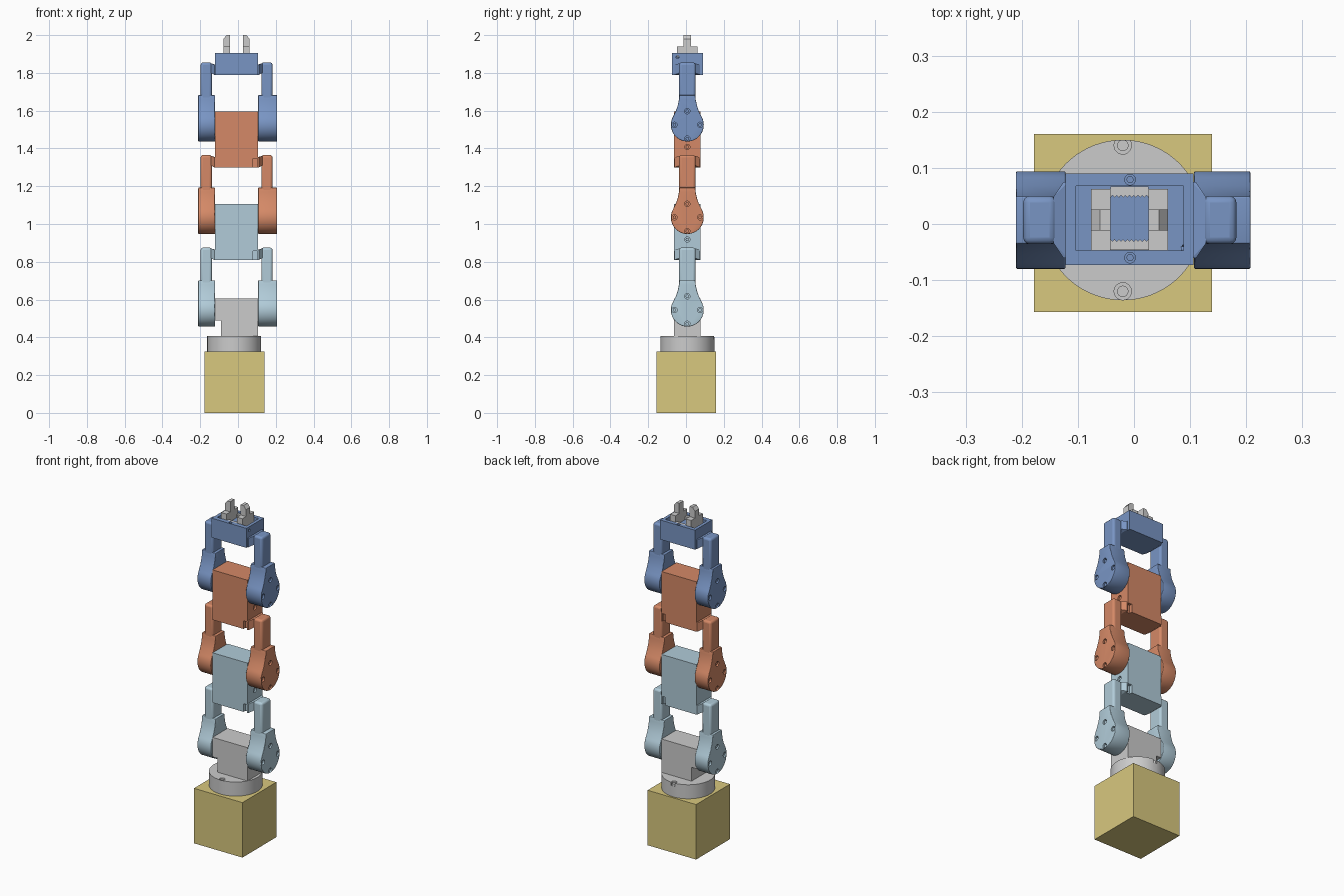
import bpy, bmesh, math
from mathutils import Matrix, Vector

if "Cube" in bpy.data.objects:
    bpy.data.objects.remove(bpy.data.objects["Cube"])

CX, CY = -0.0075, 0.007          # arm centre line


def material(name, rgb):
    m = bpy.data.materials.new(name)
    m.diffuse_color = (*rgb, 1)
    m.use_nodes = True
    m.node_tree.nodes["Principled BSDF"].inputs["Base Color"].default_value = m.diffuse_color
    return m


YELLOW = material("yellow", (0.69, 0.58, 0.21))
PALE = material("pale_blue", (0.44, 0.60, 0.69))
ORANGE = material("orange", (0.66, 0.25, 0.135))
BLUE = material("blue", (0.19, 0.30, 0.55))


def finish(bm, name, mat=None, bevel=0.0):
    bmesh.ops.recalc_face_normals(bm, faces=bm.faces)
    me = bpy.data.meshes.new(name)
    bm.to_mesh(me)
    bm.free()
    ob = bpy.data.objects.new(name, me)
    bpy.context.collection.objects.link(ob)
    if mat:
        me.materials.append(mat)
    if bevel:
        b = ob.modifiers.new("bevel", 'BEVEL')
        b.width, b.segments, b.limit_method = bevel, 3, 'ANGLE'
        b.angle_limit = math.radians(40)
    return ob


def prism(name, pts, axis, t0, t1, mat=None, bevel=0.0):
    """Extrude a 2D profile along an axis between t0 and t1."""
    place = {'x': lambda a, b, t: (t, a, b),
             'y': lambda a, b, t: (a, t, b),
             'z': lambda a, b, t: (a, b, t)}[axis]
    bm = bmesh.new()
    r0 = [bm.verts.new(place(a, b, t0)) for a, b in pts]
    r1 = [bm.verts.new(place(a, b, t1)) for a, b in pts]
    bm.faces.new(r0)
    bm.faces.new(r1)
    n = len(pts)
    for i in range(n):
        j = (i + 1) % n
        bm.faces.new((r0[i], r0[j], r1[j], r1[i]))
    return finish(bm, name, mat, bevel)


def box(name, x, y, z, mat=None, bevel=0.0):
    pts = [(x[0], y[0]), (x[1], y[0]), (x[1], y[1]), (x[0], y[1])]
    return prism(name, pts, 'z', z[0], z[1], mat, bevel)


def circle(a, b, r, n=24):
    return [(a + r * math.cos(2 * math.pi * i / n), b + r * math.sin(2 * math.pi * i / n))
            for i in range(n)]


def smooth(ob):
    bpy.ops.object.select_all(action='DESELECT')
    ob.select_set(True)
    bpy.context.view_layer.objects.active = ob
    bpy.ops.object.shade_smooth_by_angle(angle=math.radians(30))


def cut(ob, cutter):
    cutter.hide_render = True
    m = ob.modifiers.new("cut", 'BOOLEAN')
    m.operation, m.solver, m.object = 'DIFFERENCE', 'EXACT', cutter
    bpy.context.view_layer.objects.active = ob
    for mod in list(ob.modifiers):
        bpy.ops.object.modifier_apply(modifier=mod.name)
    bpy.data.objects.remove(cutter)


def bolts(ob, axis, spots, face, out, r, mat=None):
    """Counterbored holes with sunken bolt heads; out = +1/-1 facing direction."""
    for a, b in spots:
        cut(ob, prism("hole_cutter", circle(a, b, r), axis, face - out * 0.02, face + out * 0.01))
        smooth(prism("bolt_head", circle(a, b, r * 0.65), axis,
                     face - out * 0.022, face - out * 0.006, mat))


# Base block and turntable
box("base_block", (-0.178, 0.139), (-0.157, 0.16), (0, 0.325), YELLOW)
table = prism("turntable", circle(-0.02, 0.007, 0.143, 72), 'z', 0.325, 0.408)
bolts(table, 'z', [(-0.02, 0.14), (-0.02, -0.12)], 0.408, 1, 0.0155)
table.select_set(True)
smooth(table)

# Shoulder block, stepped in at the lower left
prism("shoulder_block", [(-0.09, 0.408), (0.106, 0.408), (0.106, 0.605), (-0.122, 0.605),
                         (-0.122, 0.49), (-0.09, 0.49)], 'y', CY - 0.07, CY + 0.07)


def arm_side(jz, s, mat):
    """One fork arm: teardrop joint plate, shaft and flared connector."""
    def xs(d):
        return CX + s * d
    outer = xs(0.215 if s > 0 else 0.203)
    # teardrop joint plate
    prof = []
    for i in range(41):
        t = math.radians(30 - 240 * i / 40)
        prof.append((CY + 0.087 * math.cos(t), jz + 0.088 * math.sin(t)))
    side = [(0.061, 0.073), (0.051, 0.102), (0.044, 0.135), (0.042, 0.157)]
    prof += [(CY - y, jz + z) for y, z in side]
    prof += [(CY + y, jz + z) for y, z in reversed(side)]
    plate = prism("joint_plate", prof, 'x', xs(0.1145), outer, mat, 0.003)
    spots = [(CY, jz + 0.06), (CY - 0.068, jz), (CY + 0.068, jz), (CY, jz - 0.073)]
    spots[0] = (CY, jz + 0.072)
    bolts(plate, 'x', spots, outer, s, 0.014, mat)
    smooth(plate)
    # rounded shaft
    xr = sorted((xs(0.131), xs(0.19)))
    smooth(box("arm_shaft", xr, (CY - 0.043, CY + 0.043), (jz + 0.1, jz + 0.33), mat, 0.012))
    # flared connector between shaft and body
    bm = bmesh.new()
    for d, w, z0, z1 in ((0.110, 0.068, 0.265, 0.318), (0.118, 0.068, 0.265, 0.318),
                         (0.136, 0.041, 0.275, 0.326)):
        for y in (-w, w):
            for z in (z0, z1):
                bm.verts.new((xs(d), CY + y, jz + z))
    bmesh.ops.convex_hull(bm, input=bm.verts)
    finish(bm, "arm_connector", mat)


# Three fork links
for jz, mat in ((0.545, PALE), (1.035, ORANGE), (1.525, BLUE)):
    for s in (-1, 1):
        arm_side(jz, s, mat)

# Two link bodies with a recessed lower tab on the right
for jz, mat in ((0.545, PALE), (1.035, ORANGE)):
    z0, z1 = jz + 0.265, jz + 0.56
    body = prism("link_body", [(-0.122, z0), (0.08, z0), (0.08, z0 + 0.048), (0.106, z0 + 0.048),
                               (0.106, z1), (-0.122, z1)], 'y', CY - 0.07, CY + 0.07, mat)
    bolts(body, 'x', [(CY, z0 + 0.108)], 0.106, 1, 0.014, mat)
    box("body_tab", (0.07, 0.106), (CY - 0.052, CY + 0.052), (z0, z0 + 0.05), mat)

# Gripper housing with shallow tray
TOP = 1.905
hand = box("gripper_housing", (-0.122, 0.106), (-0.073, 0.09), (1.79, TOP), BLUE)
cut(hand, box("tray_cutter", (-0.103, 0.088), (-0.047, 0.068), (TOP - 0.022, TOP + 0.05)))
bolts(hand, 'z', [(-0.007, 0.079), (-0.007, -0.06)], TOP, 1, 0.0095, BLUE)
bolts(hand, 'x', [(-0.045, 1.883)], 0.106, 1, 0.008, BLUE)

# Gripper fingers: wide foot and chamfered prong
for s in (-1, 1):
    def fx(d):
        return -0.008 + s * d
    box("finger_foot", sorted((fx(0.034), fx(0.069))), (-0.047, 0.062), (TOP - 0.022, 1.94))
    prism("finger_prong", [(fx(0.034), 1.935), (fx(0.069), 1.935), (fx(0.069), 1.98),
                           (fx(0.053), 2.0), (fx(0.034), 2.0)], 'y', -0.012, 0.026)

# Toothed racks facing each other between the fingers
for y_out, y_in, out in ((0.067, 0.047, 1), (-0.046, -0.027, -1)):
    pts = [(0.026, y_out), (-0.042, y_out)]
    n = 18
    for i in range(n + 1):
        pts.append((-0.042 + 0.068 * i / n, y_in + out * (0.004 if i % 2 else 0)))
    prism("gear_rack", pts, 'z', TOP - 0.022, TOP - 0.003)
